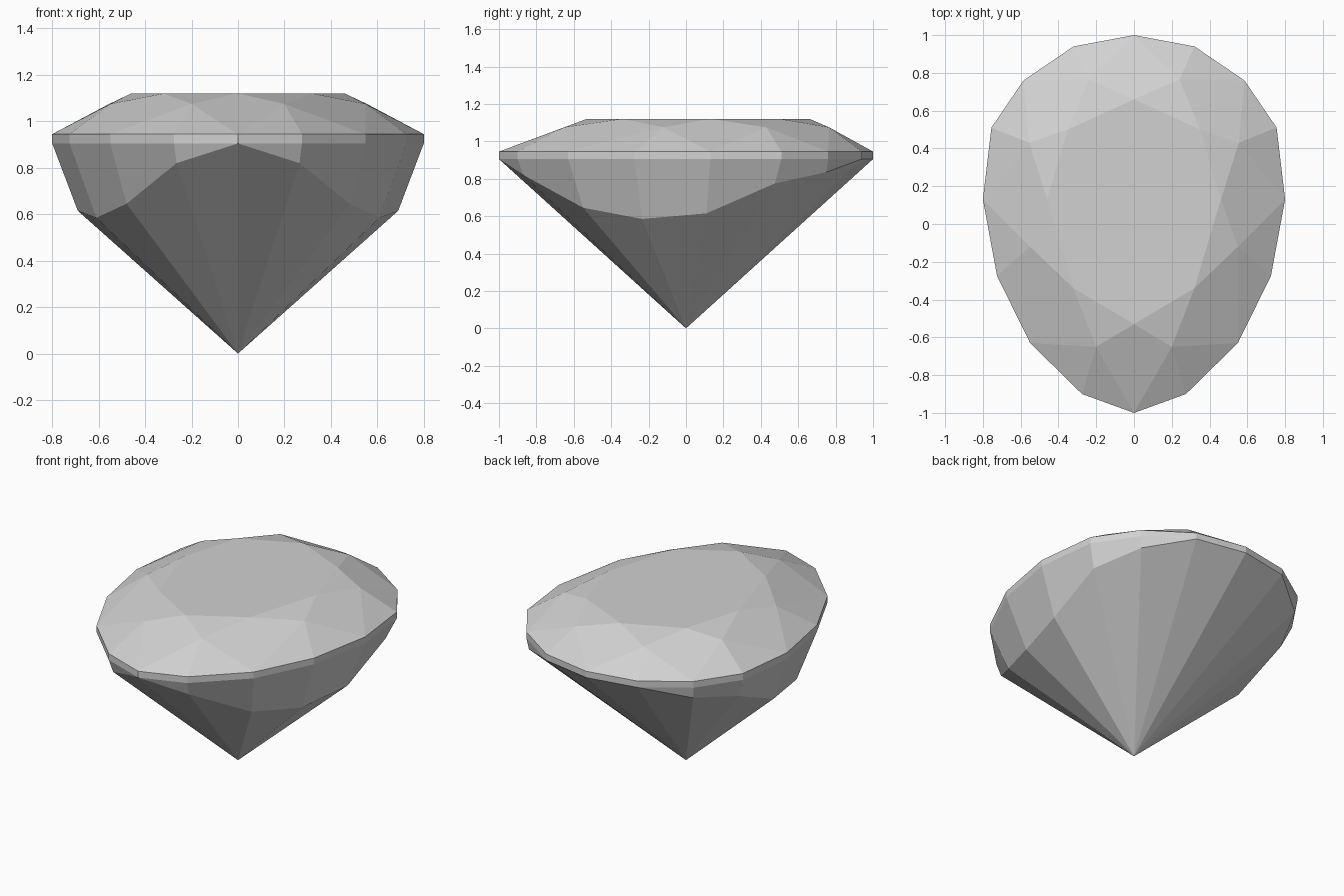
import bpy, bmesh

if "Cube" in bpy.data.objects:
    bpy.data.objects.remove(bpy.data.objects["Cube"], do_unlink=True)

GIRDLE_TOP, GIRDLE_LOW, TABLE_Z, STAR_Z = 0.945, 0.905, 1.12, 1.075

# Half outlines, running from the back tip round the +x side to the front tip
girdle = [(0, 1), (0.32, 0.94), (0.585, 0.76), (0.755, 0.51), (0.80, 0.13),
          (0.725, -0.275), (0.55, -0.63), (0.275, -0.90), (0, -1)]
table = [(0, 0.66), (0.35, 0.50), (0.46, 0.13), (0.32, -0.34), (0, -0.53)]
star = [(0.24, 0.765), (0.555, 0.43), (0.55, -0.12), (0.20, -0.65)]
pavilion = [(0, 1, 0.905), (0.32, 0.94, 0.905), (0.575, 0.75, 0.835),
            (0.70, 0.475, 0.775), (0.69, 0.11, 0.615), (0.61, -0.235, 0.585),
            (0.48, -0.55, 0.645), (0.265, -0.87, 0.82), (0, -1, 0.905)]


def full_ring(half, z=None):
    """Mirror a half outline across x = 0 into a closed ring."""
    pts = [(p[0], p[1], p[2] if z is None else z) for p in half]
    return pts + [(-x, y, h) for x, y, h in reversed(pts) if x > 0]


bm = bmesh.new()


def add_ring(points):
    return [bm.verts.new(p) for p in points]


upper = add_ring(full_ring(girdle, GIRDLE_TOP))
lower = add_ring(full_ring(girdle, GIRDLE_LOW))
flat = add_ring(full_ring(table, TABLE_Z))
mids = add_ring(full_ring(star, STAR_Z))
belt = add_ring(full_ring(pavilion))
culet = bm.verts.new((0, 0, 0))

# Crown: table, star facets, kites and upper girdle facets
bm.faces.new(flat)
for i in range(8):
    j, g = (i + 1) % 8, 2 * i
    bm.faces.new((flat[i], mids[i], flat[j]))
    bm.faces.new((flat[i], mids[i - 1], upper[g], mids[i]))
    bm.faces.new((mids[i], upper[g], upper[g + 1]))
    bm.faces.new((mids[i], upper[g + 1], upper[(g + 2) % 16]))

# Girdle band, lower girdle facets and pavilion facets
for i in range(16):
    j = (i + 1) % 16
    bm.faces.new((upper[i], lower[i], lower[j], upper[j]))
    bm.faces.new((lower[i], belt[i], belt[j], lower[j]))
    bm.faces.new((belt[i], culet, belt[j]))

bmesh.ops.remove_doubles(bm, verts=bm.verts[:], dist=0.0005)
bmesh.ops.recalc_face_normals(bm, faces=bm.faces[:])
mesh = bpy.data.meshes.new("pear_cut_gem")
bm.to_mesh(mesh)
bm.free()

# Single pale grey colour
grey = bpy.data.materials.new("pale_grey")
grey.use_nodes = True
colour = (0.64, 0.64, 0.64, 1)
grey.diffuse_color = colour
grey.node_tree.nodes["Principled BSDF"].inputs["Base Color"].default_value = colour
mesh.materials.append(grey)

gem = bpy.data.objects.new("pear_cut_gem", mesh)
bpy.context.collection.objects.link(gem)
